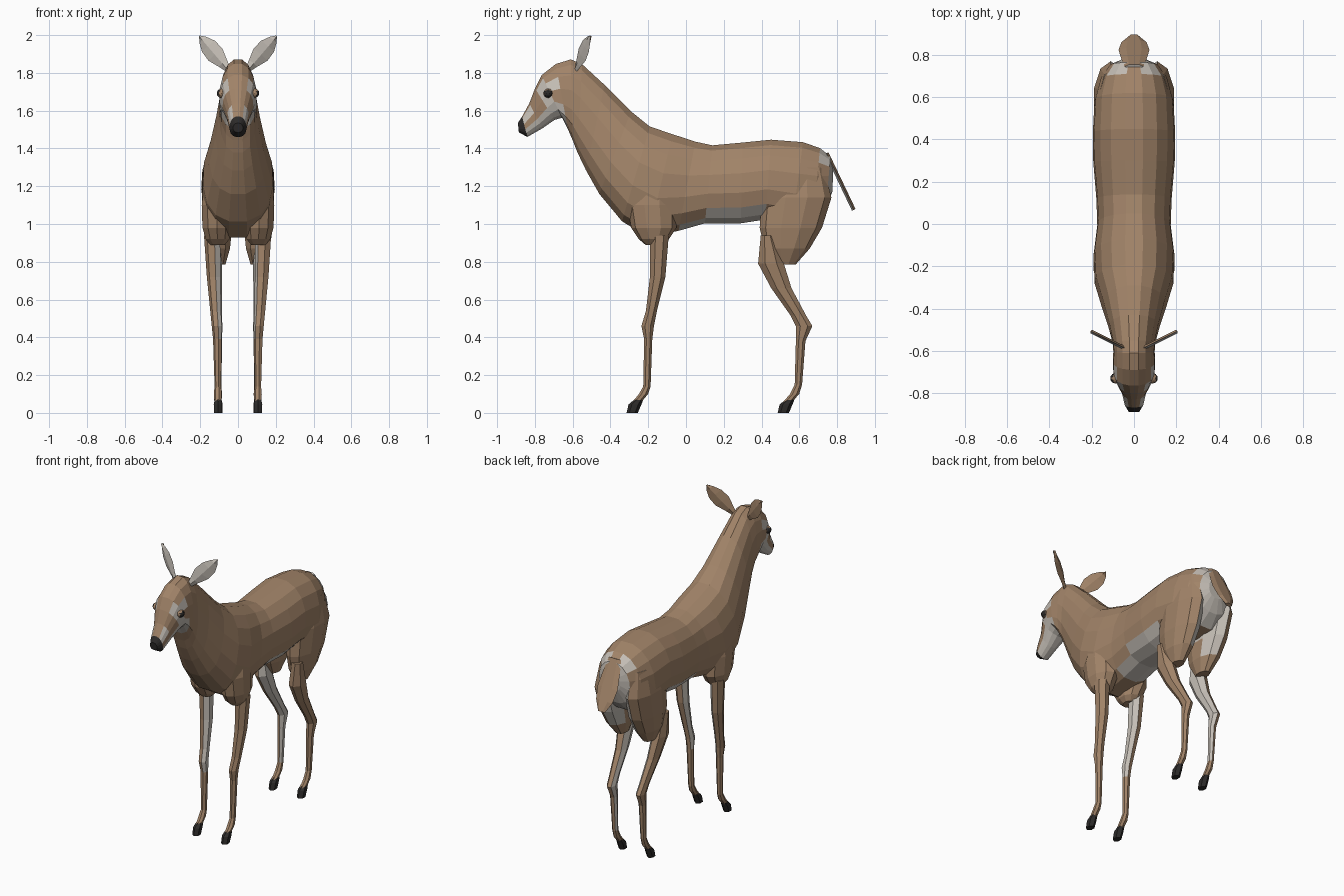
import bpy, bmesh, math
from mathutils import Vector

if "Cube" in bpy.data.objects:
    bpy.data.objects.remove(bpy.data.objects["Cube"])


def material(name, rgb):
    m = bpy.data.materials.new(name)
    m.use_nodes = True
    m.diffuse_color = (*rgb, 1)
    m.node_tree.nodes["Principled BSDF"].inputs["Base Color"].default_value = (*rgb, 1)
    return m


MATS = [material("fawn_brown", (0.36, 0.23, 0.14)),
        material("pale_fur", (0.56, 0.52, 0.47)),
        material("near_black", (0.025, 0.023, 0.022))]
BROWN, PALE, BLACK = range(3)


def finish(name, bm, rule):
    """Flat-shaded object whose face colours follow rule(centre, normal)."""
    bmesh.ops.recalc_face_normals(bm, faces=bm.faces)
    bm.normal_update()
    for f in bm.faces:
        f.material_index = rule(f.calc_center_median(), f.normal)
    me = bpy.data.meshes.new(name)
    bm.to_mesh(me)
    bm.free()
    for m in MATS:
        me.materials.append(m)
    bpy.context.collection.objects.link(bpy.data.objects.new(name, me))


def loft(name, sections, n, rule, power=1.0, egg=0.0, turn=0.0):
    """Skin rings given as (centre, side vector, up vector)."""
    bm = bmesh.new()
    rings = []
    for c, a, b in sections:
        ring = []
        for i in range(n):
            t = math.tau * (i + turn) / n
            co, si = math.cos(t), math.sin(t)
            u = math.copysign(abs(co) ** power, co) * (1 - egg * si)
            v = math.copysign(abs(si) ** power, si)
            ring.append(bm.verts.new(Vector(c) + Vector(a) * u + Vector(b) * v))
        rings.append(ring)
    for r, q in zip(rings, rings[1:]):
        for i in range(n):
            j = (i + 1) % n
            bm.faces.new((r[i], r[j], q[j], q[i]))
    bm.faces.new(rings[0])
    bm.faces.new(rings[-1])
    finish(name, bm, rule)


def body_colour(c, n):
    if c.y < -0.862:
        return BLACK
    if c.y < -0.64 and c.z < 1.62 and n.z < -0.2:
        return PALE                                   # chin
    if c.y < -0.83 and abs(n.x) > 0.5:
        return PALE                                   # muzzle sides
    if -0.78 < c.y < -0.70 and abs(n.x) > 0.6 and 1.63 < c.z < 1.75:
        return PALE                                   # eye patches
    if -0.06 < c.y < 0.44 and n.z < -0.65:
        return PALE                                   # belly
    if n.y > 0.5 and abs(c.x) < 0.11 and c.z < 1.37:
        return PALE                                   # rump
    return BROWN


# Head, neck and trunk: top y, top z, bottom y, bottom z, half width
profile = [
    (-.89, 1.535, -.885, 1.485, .026), (-.868, 1.57, -.84, 1.46, .045),
    (-.83, 1.64, -.76, 1.505, .058), (-.80, 1.72, -.695, 1.55, .082),
    (-.765, 1.79, -.655, 1.56, .098), (-.69, 1.85, -.625, 1.50, .10),
    (-.61, 1.875, -.60, 1.44, .098), (-.55, 1.85, -.575, 1.375, .10),
    (-.43, 1.74, -.53, 1.28, .12), (-.29, 1.60, -.46, 1.155, .152),
    (-.19, 1.52, -.34, 1.01, .186), (-.07, 1.48, -.20, .925, .192),
    (.05, 1.44, -.04, .96, .174), (.14, 1.42, .10, 1.0, .178),
    (.30, 1.435, .29, 1.0, .193), (.45, 1.45, .42, 1.02, .195),
    (.62, 1.437, .56, .99, .187), (.71, 1.405, .67, 1.01, .16),
    (.765, 1.36, .74, 1.08, .115), (.78, 1.30, .775, 1.17, .06)]
loft("body", [((0, (ty + by) / 2, (tz + bz) / 2), (w, 0, 0),
               (0, (ty - by) / 2, (tz - bz) / 2)) for ty, tz, by, bz, w in profile],
     16, body_colour, power=0.88, egg=0.08, turn=0.5)

# Limb tables: x, y, z, half width, half depth
shoulder = [(.11, -.17, 1.24, .07, .09), (.113, -.18, 1.10, .083, .13),
            (.112, -.17, .98, .08, .12), (.108, -.17, .92, .066, .08),
            (.108, -.17, .89, .04, .045)]
thigh = [(.11, .60, 1.30, .05, .13), (.11, .585, 1.14, .083, .185),
         (.108, .555, .98, .08, .165), (.105, .535, .87, .066, .12),
         (.10, .525, .785, .035, .055)]
front_leg = [(.135, -.14, .94, .045, .05), (.127, -.15, .72, .038, .042),
             (.117, -.183, .54, .03, .03), (.111, -.203, .46, .028, .034),
             (.108, -.20, .39, .024, .022), (.106, -.207, .14, .018, .02),
             (.106, -.225, .10, .022, .025), (.106, -.262, .055, .019, .024)]
hind_leg = [(.135, .43, .94, .035, .035), (.125, .45, .79, .045, .07),
            (.117, .505, .66, .036, .055), (.11, .595, .515, .028, .042),
            (.107, .625, .46, .027, .045), (.105, .607, .38, .023, .026),
            (.104, .595, .15, .018, .02), (.104, .575, .10, .021, .025),
            (.104, .535, .055, .019, .024)]
hoof = [(0, .02, .07, .02, .024), (0, 0, .045, .026, .034), (0, -.015, 0, .024, .03)]


def limb(name, table, s, n, rule, offset=(0, 0)):
    loft(name, [((s * (x + offset[0]), y + offset[1], z), (w, 0, 0), (0, d, 0))
                for x, y, z, w, d in table], n, rule, turn=0.5)


def eye_colour(c, n):
    return BLACK if abs(n.x) > 0.45 and n.z < 0.7 else BROWN


for side, s in (("left", 1), ("right", -1)):
    # Shoulder and haunch masses
    limb(side + "_shoulder", shoulder, s, 10, lambda c, n: BROWN)
    limb(side + "_thigh", thigh, s, 10, lambda c, n: PALE
         if c.y > 0.55 and c.z > 0.9 and n.x * s < 0.1 else BROWN)

    # Legs with pale inner faces
    limb(side + "_front_leg", front_leg, s, 7, lambda c, n: PALE
         if n.x * s < -0.6 and 0.3 < c.z < 0.85 else BROWN)
    limb(side + "_hind_leg", hind_leg, s, 7, lambda c, n: PALE
         if n.x * s < -0.5 and c.z > 0.2 else BROWN)
    limb(side + "_front_hoof", hoof, s, 6, lambda c, n: BLACK, (.106, -.27))
    limb(side + "_hind_hoof", hoof, s, 6, lambda c, n: BLACK, (.104, .53))

    # Leaf-shaped ears, pale on the front
    base, tip = Vector((s * .058, -.58, 1.825)), Vector((s * .203, -.508, 1.995))
    across = Vector((s * .75, .37, -.66)).normalized()
    back = across.cross(tip - base).normalized()
    back *= math.copysign(1, back.y)
    loft(side + "_ear", [(base.lerp(tip, t), across * w, back * .009)
                         for t, w in ((-.1, .012), (.15, .03), (.42, .052),
                                      (.68, .048), (.88, .026), (1, .004))],
         4, lambda c, n: PALE if n.y < 0 else BROWN)

    # Eyes
    bm = bmesh.new()
    bmesh.ops.create_icosphere(bm, subdivisions=2, radius=0.025)
    bmesh.ops.translate(bm, verts=bm.verts, vec=(s * .088, -.73, 1.692))
    finish(side + "_eye", bm, eye_colour)

# Tail, pale underneath
root, end = Vector((0, .745, 1.375)), Vector((0, .888, 1.075))
loft("tail", [(root.lerp(end, t), (w, 0, 0), (0, .011, .005))
              for t, w in ((0, .045), (.25, .06), (.55, .073), (.8, .06), (1, .025))],
     6, lambda c, n: PALE if n.y < -0.2 else BROWN)
